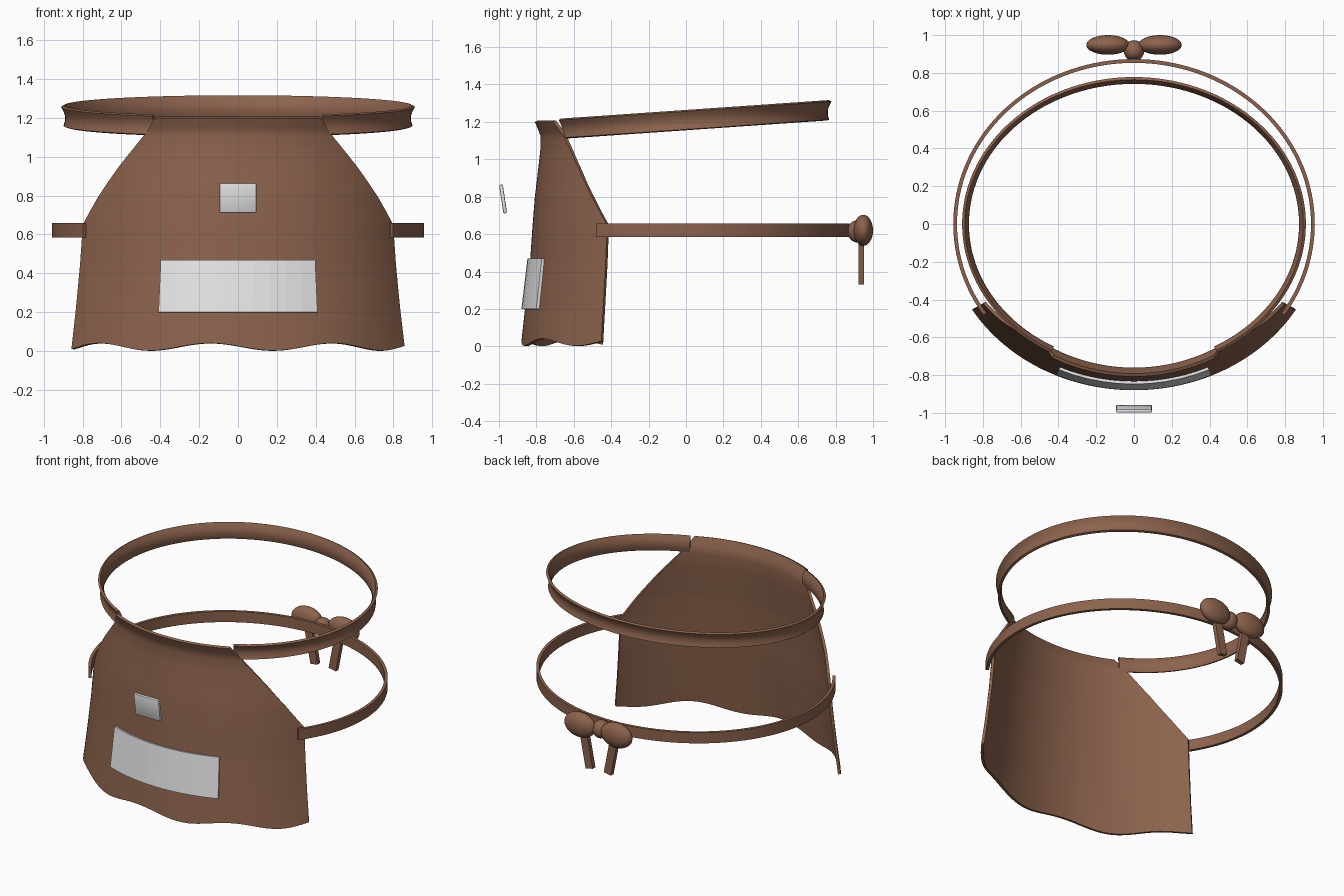
import bpy
import bmesh
from math import sin, cos, pi, radians
from mathutils import Vector

if "Cube" in bpy.data.objects:
    bpy.data.objects.remove(bpy.data.objects["Cube"])


def material(name, color):
    m = bpy.data.materials.new(name)
    m.use_nodes = True
    m.diffuse_color = color
    m.node_tree.nodes["Principled BSDF"].inputs["Base Color"].default_value = color
    return m


BROWN = material("brown leather", (0.263, 0.124, 0.074, 1))
GREY = material("pale grey cloth", (0.8, 0.8, 0.8, 1))


def finish(obj, name, mat, angle=40):
    obj.name = obj.data.name = name
    obj.data.materials.append(mat)
    bpy.ops.object.select_all(action='DESELECT')
    obj.select_set(True)
    bpy.context.view_layer.objects.active = obj
    for mod in list(obj.modifiers):
        bpy.ops.object.modifier_apply(modifier=mod.name)
    if angle:
        bpy.ops.object.shade_smooth_by_angle(angle=radians(angle))
    return obj


def sheet(name, surface, nu, nv, thickness, mat, angle=40):
    """Curved sheet from surface(u, v), thickened inward."""
    bm = bmesh.new()
    rows = [[bm.verts.new(surface(i / nu, j / nv)) for i in range(nu + 1)]
            for j in range(nv + 1)]
    for low, high in zip(rows, rows[1:]):
        for i in range(nu):
            bm.faces.new((low[i], low[i + 1], high[i + 1], high[i]))
    mesh = bpy.data.meshes.new(name)
    bm.to_mesh(mesh)
    bm.free()
    obj = bpy.data.objects.new(name, mesh)
    bpy.context.collection.objects.link(obj)
    solid = obj.modifiers.new("thickness", 'SOLIDIFY')
    solid.thickness = thickness
    solid.offset = -1
    return finish(obj, name, mat, angle)


def lerp_table(table, z):
    for (z0, *p), (z1, *q) in zip(table, table[1:]):
        if z <= z1:
            t = (z - z0) / (z1 - z0)
            return [a + (b - a) * t for a, b in zip(p, q)]
    return table[-1][1:]


def ring_point(a, b, theta, z):
    # theta 0 is the front, growing toward +x
    return Vector((a * sin(theta), -b * cos(theta), z))


# Apron profile: height, side radius, front radius, half angle in degrees
PROFILE = [(0, 1.0, 0.88, 59), (0.2, 0.975, 0.86, 59), (0.45, 0.948, 0.834, 59),
           (0.65, 0.932, 0.82, 59), (0.8, 0.915, 0.808, 51.5),
           (0.95, 0.89, 0.79, 43.5), (1.05, 0.875, 0.779, 37.5),
           (1.13, 0.87, 0.778, 32.5), (1.2, 0.9, 0.808, 28.5)]


def apron_surface(u, v):
    z = 1.2 * v
    a, b, half = lerp_table(PROFILE, z)
    theta = radians(half) * (2 * u - 1)
    wave = 0.022 - 0.019 * cos((theta - radians(10.5)) * 360 / 37.5)
    return ring_point(a, b, theta, z + wave * max(0, 1 - z / 0.3))


sheet("apron_body", apron_surface, 64, 48, 0.018, BROWN, 50)


# Neck strap: tilted band with a slightly hollow outer side
def neck_surface(u, v):
    theta = radians(29 + 302 * u)
    hollow = 0.014 * sin(pi * v) - 0.012 * v
    p = ring_point(0.898 - hollow, 0.766 - hollow, theta, 0)
    p.z = 1.16 + 0.068 * p.y + 0.096 * v
    return p


sheet("neck_strap", neck_surface, 96, 6, 0.016, BROWN)


# Waist strap
def waist_surface(u, v):
    return ring_point(0.957, 0.873, radians(56.5 + 247 * u), 0.585 + 0.073 * v)


sheet("waist_strap", waist_surface, 96, 1, 0.02, BROWN)


# Large pocket following the apron front
def pocket_surface(u, v):
    z = 0.2 + 0.27 * v
    a, b, _ = lerp_table(PROFILE, z)
    return ring_point(a + 0.012, b + 0.02 - 0.005 * v, radians(24.5) * (2 * u - 1), z)


sheet("large_pocket", pocket_surface, 10, 1, 0.022, GREY, 0)

# Small chest pocket, leaning forward at the top
bpy.ops.mesh.primitive_cube_add(size=1, location=(0, -0.978, 0.788),
                                rotation=(radians(8.5), 0, 0))
patch = bpy.context.object
patch.scale = (0.19, 0.02, 0.155)
bpy.ops.object.transform_apply(location=False, rotation=False, scale=True)
bevel = patch.modifiers.new("bevel", 'BEVEL')
bevel.width = 0.007
bevel.segments = 2
finish(patch, "chest_pocket", GREY)


# Bow at the back of the waist strap
def ellipsoid(name, center, radii):
    bpy.ops.mesh.primitive_uv_sphere_add(segments=32, ring_count=16, location=center)
    obj = bpy.context.object
    obj.scale = radii
    finish(obj, name, BROWN, 60)


ellipsoid("bow_knot", (0, 0.918, 0.615), (0.055, 0.055, 0.06))
for side, label in ((1, "left"), (-1, "right")):
    ellipsoid("bow_loop_" + label, (0.138 * side, 0.948, 0.62), (0.115, 0.052, 0.083))
    bpy.ops.mesh.primitive_cube_add(size=1, location=(0.09 * side, 0.936, 0.445),
                                    rotation=(0, radians(11) * side, 0))
    tail = bpy.context.object
    tail.scale = (0.055, 0.03, 0.22)
    finish(tail, "bow_tail_" + label, BROWN)
